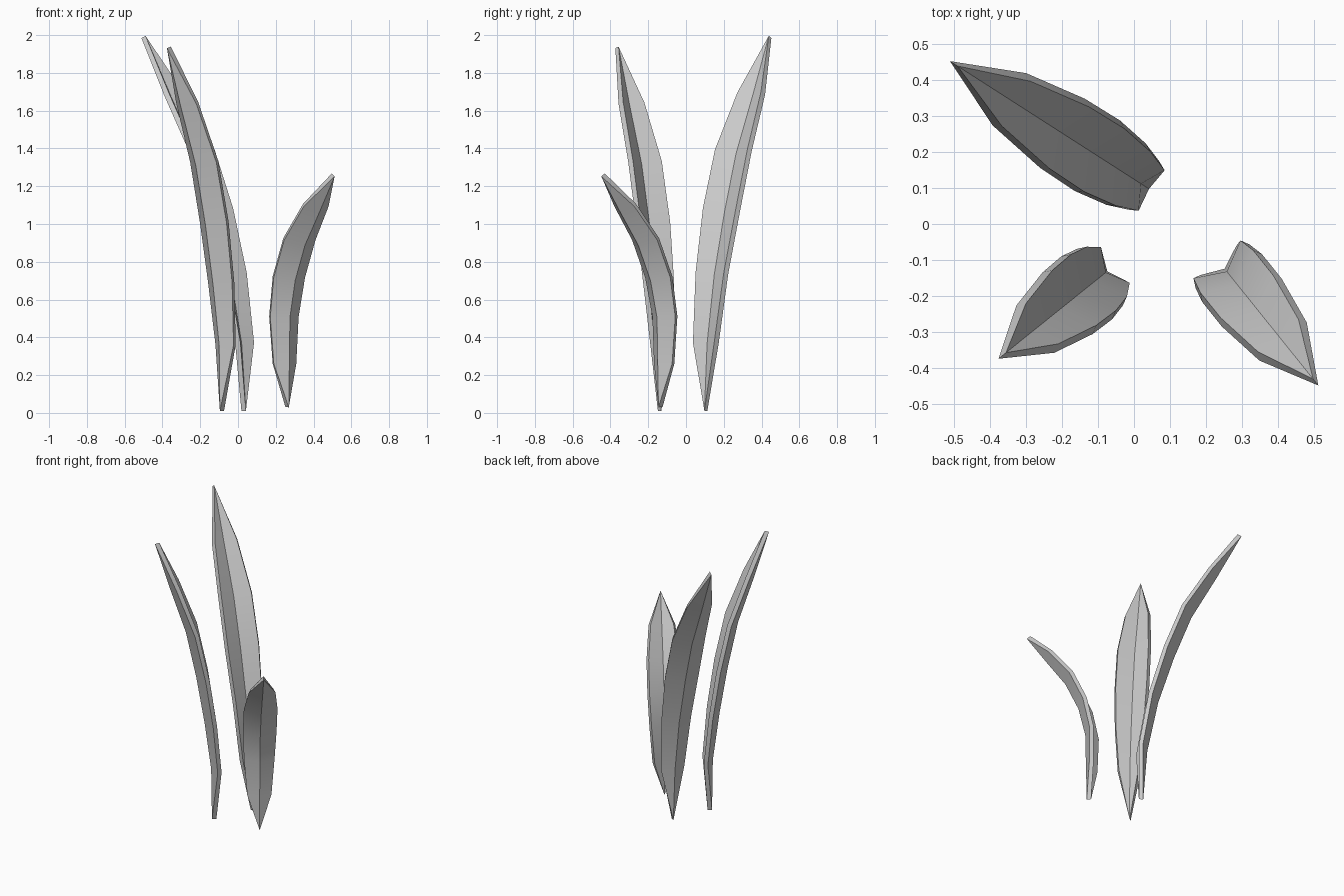
import bpy, bmesh
from mathutils import Vector

cube = bpy.data.objects.get("Cube")
if cube:
    bpy.data.objects.remove(cube, do_unlink=True)

grey = bpy.data.materials.new("leaf_grey")
grey.use_nodes = True
colour = (0.6, 0.6, 0.6, 1)
grey.diffuse_color = colour
grey.node_tree.nodes["Principled BSDF"].inputs["Base Color"].default_value = colour

FOLD = 0.5         # depth of the V fold relative to half width
THICKNESS = 0.028


def leaf(name, base, tip, path, widths):
    """Folded blade: path gives (outward reach, height) of the rims, widths the half widths."""
    base = Vector((*base, 0))
    out = (Vector((*tip, 0)) - base).normalized()
    side = Vector((-out.y, out.x, 0))
    up = Vector((0, 0, 1))
    rims = [base + out * reach + up * z for reach, z in path]
    bm = bmesh.new()

    # Each ring is left rim, keel, right rim; the two ends are single points
    rings = [[bm.verts.new(rims[0])] * 3]
    for i, half in enumerate(widths, 1):
        tangent = (rims[i + 1] - rims[i - 1]).normalized()
        keel = rims[i] + tangent.cross(side) * (-FOLD * half)
        if (keel - rims[i]).dot(out) < 0:
            keel = 2 * rims[i] - keel
        points = (rims[i] - side * half, keel, rims[i] + side * half)
        rings.append([bm.verts.new(p) for p in points])
    rings.append([bm.verts.new(rims[-1])] * 3)

    for low, high in zip(rings, rings[1:]):
        for a in range(2):
            corners = [low[a], low[a + 1], high[a + 1], high[a]]
            bm.faces.new(list(dict.fromkeys(corners)))
    bmesh.ops.recalc_face_normals(bm, faces=bm.faces)

    mesh = bpy.data.meshes.new(name)
    bm.to_mesh(mesh)
    bm.free()
    mesh.materials.append(grey)
    obj = bpy.data.objects.new(name, mesh)
    bpy.context.collection.objects.link(obj)

    # Blade thickness
    bpy.ops.object.select_all(action='DESELECT')
    obj.select_set(True)
    bpy.context.view_layer.objects.active = obj
    solid = obj.modifiers.new("thickness", 'SOLIDIFY')
    solid.thickness = THICKNESS
    solid.offset = 0
    bpy.ops.object.modifier_apply(modifier=solid.name)
    bpy.ops.object.shade_smooth_by_angle(angle=0.6)
    return obj


# Tall leaf at the back
leaf("back_leaf", (0.03, 0.105), (-0.5, 0.445),
     [(0, 0.01), (-0.01, 0.37), (0.05, 0.74), (0.145, 1.08), (0.26, 1.39), (0.435, 1.69), (0.63, 1.99)],
     [0.073, 0.095, 0.11, 0.108, 0.08])

# Tall leaf at the front right
leaf("front_right_leaf", (-0.085, -0.14), (-0.365, -0.365),
     [(0, 0.01), (-0.03, 0.36), (0, 0.69), (0.047, 1.01), (0.115, 1.33), (0.23, 1.64), (0.36, 1.935)],
     [0.07, 0.095, 0.106, 0.104, 0.078])

# Short leaf at the front left
leaf("front_left_leaf", (0.26, -0.135), (0.505, -0.44),
     [(0, 0.03), (-0.03, 0.26), (-0.035, 0.51), (0.007, 0.72), (0.096, 0.92), (0.235, 1.1), (0.39, 1.26)],
     [0.07, 0.09, 0.1, 0.1, 0.078])
